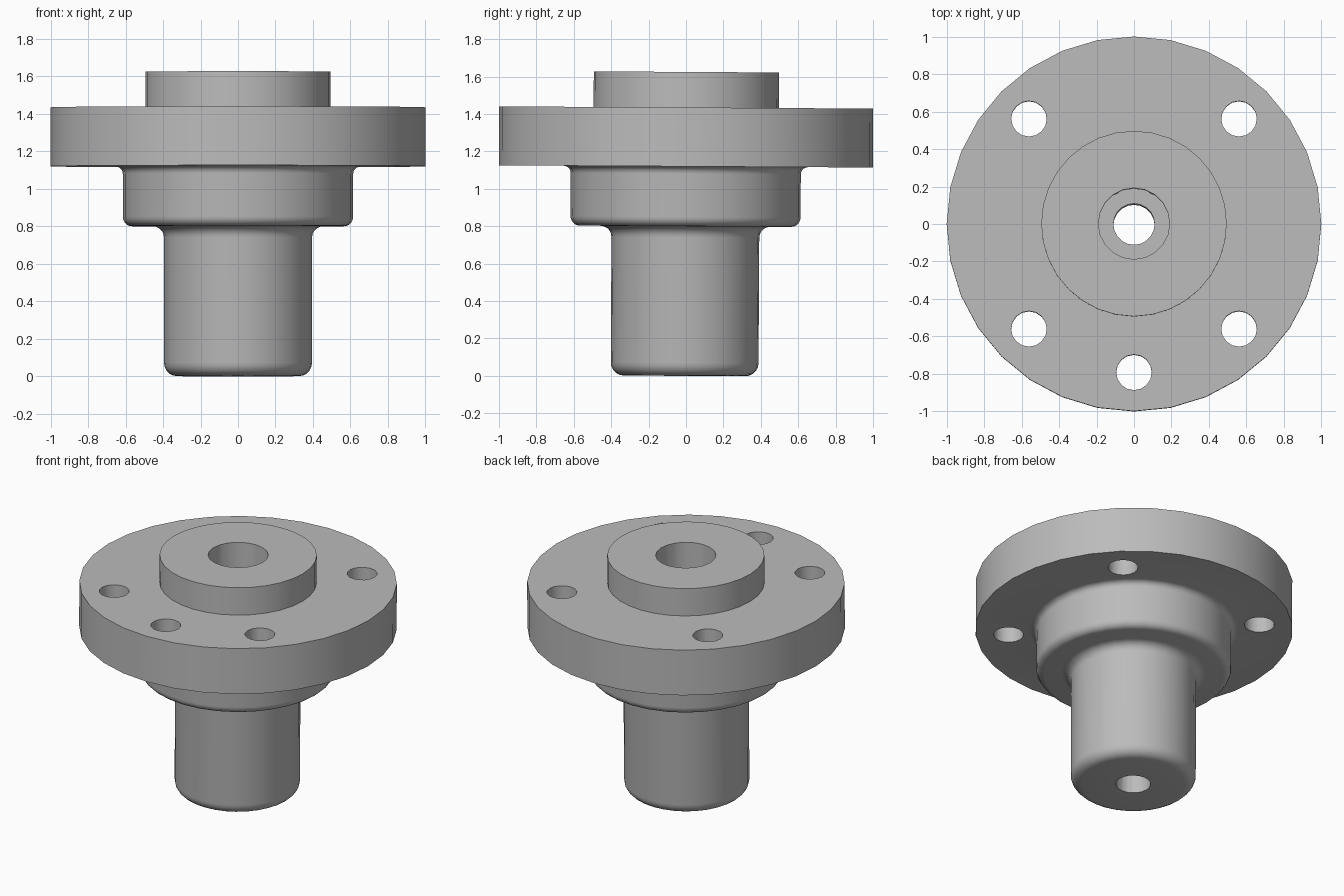
import bpy, bmesh, math
from mathutils import Vector, Matrix

if "Cube" in bpy.data.objects:
    bpy.data.objects.remove(bpy.data.objects["Cube"], do_unlink=True)

grey = bpy.data.materials.new("machined_grey")
grey.use_nodes = True
colour = (0.5, 0.5, 0.5, 1)
grey.diffuse_color = colour
grey.node_tree.nodes["Principled BSDF"].inputs["Base Color"].default_value = colour


def rounded(points, steps=5):
    """Expand (radius, z, fillet) corners into a filleted profile."""
    out = []
    for i, (r, z, f) in enumerate(points):
        p = Vector((r, 0, z))
        if not f:
            out.append(p)
            continue
        a, b = (Vector((points[j][0], 0, points[j][1])) for j in (i - 1, i + 1))
        da, db = (a - p).normalized() * f, (b - p).normalized() * f
        for k in range(steps + 1):
            t = math.pi / 2 * k / steps
            out.append(p + da * (1 - math.sin(t)) + db * (1 - math.cos(t)))
    return out


def lathe(name, points, sides, at=(0, 0)):
    """Spin a profile that starts and ends on the axis."""
    bm = bmesh.new()
    verts = [bm.verts.new(p) for p in rounded(points)]
    edges = [bm.edges.new(pair) for pair in zip(verts, verts[1:])]
    bmesh.ops.spin(bm, geom=verts + edges, axis=(0, 0, 1), cent=(0, 0, 0),
                   angle=math.tau, steps=sides, use_duplicate=False)
    bmesh.ops.remove_doubles(bm, verts=bm.verts, dist=0.0005)
    bmesh.ops.recalc_face_normals(bm, faces=bm.faces)
    bmesh.ops.translate(bm, verts=bm.verts, vec=(*at, 0))
    mesh = bpy.data.meshes.new(name)
    bm.to_mesh(mesh)
    bm.free()
    mesh.materials.append(grey)
    obj = bpy.data.objects.new(name, mesh)
    bpy.context.collection.objects.link(obj)
    return obj


# Stepped body: shank, hub, flange and top boss
body = lathe("flanged_hub", [
    (0, 0, 0), (0.395, 0, 0.07), (0.395, 0.8, 0.06), (0.615, 0.8, 0.05),
    (0.615, 1.12, 0.04), (1, 1.12, 0), (1, 1.435, 0), (0.495, 1.435, 0),
    (0.495, 1.625, 0), (0, 1.625, 0)], 32)

# Stepped centre bore
cutters = [lathe("bore_cutter", [
    (0, -0.2, 0), (0.11, -0.2, 0), (0.11, 1.12, 0), (0.19, 1.12, 0),
    (0.19, 1.8, 0), (0, 1.8, 0)], 20)]

# Bolt holes: four corners and one at the front
for degrees in (45, 135, 225, 270, 315):
    a = math.radians(degrees)
    cutters.append(lathe("bolt_hole_cutter", [
        (0, 1, 0), (0.095, 1, 0), (0.095, 1.55, 0), (0, 1.55, 0)], 16,
        (0.793 * math.cos(a), 0.793 * math.sin(a))))

bpy.ops.object.select_all(action="DESELECT")
bpy.context.view_layer.objects.active = body
body.select_set(True)
for cutter in cutters:
    cutter.hide_render = True
    cut = body.modifiers.new("hole", "BOOLEAN")
    cut.operation, cut.solver, cut.object = "DIFFERENCE", "EXACT", cutter
    bpy.ops.object.modifier_apply(modifier=cut.name)
    bpy.data.objects.remove(cutter, do_unlink=True)

# Slight lean towards the back
lean = -0.006
body.data.transform(Matrix.Translation((0, lean * 1.28, 0)) @ Matrix.Rotation(lean, 4, "X"))
bpy.ops.object.shade_smooth_by_angle(angle=math.radians(30))
